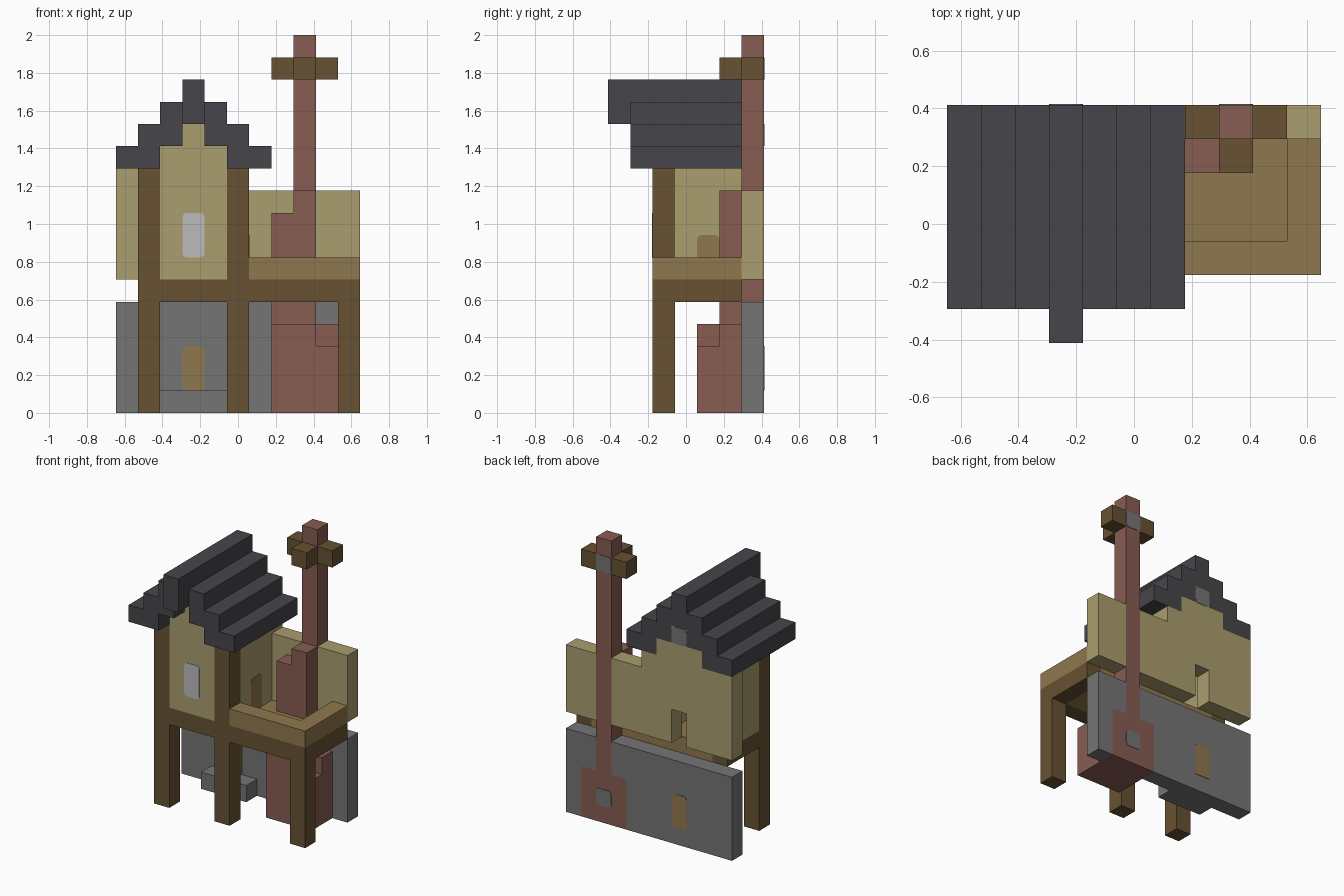
import bpy
import bmesh
import math
from mathutils import Vector

cube = bpy.data.objects.get("Cube")
if cube:
    bpy.data.objects.remove(cube, do_unlink=True)

# The whole building sits on a block grid, 11 wide, 7 deep and 17 high
UNIT = 2 / 17
ORIGIN = Vector((-5.5, -3.5, 0)) * UNIT


def make_material(name, rgb):
    """Flat material from display colour values."""
    linear = [((c / 255 + 0.055) / 1.055) ** 2.4 for c in rgb]
    mat = bpy.data.materials.new(name)
    mat.use_nodes = True
    mat.diffuse_color = (*linear, 1)
    shader = mat.node_tree.nodes["Principled BSDF"]
    shader.inputs["Base Color"].default_value = (*linear, 1)
    shader.inputs["Roughness"].default_value = 0.9
    return mat


SLATE = make_material("dark slate", (70, 70, 75))
TIMBER = make_material("dark timber", (103, 81, 50))
PLASTER = make_material("straw plaster", (170, 157, 110))
PLANK = make_material("tan plank", (143, 119, 78))
BRICK = make_material("red brick", (135, 92, 82))
STONE = make_material("grey stone", (117, 117, 117))
GLASS = make_material("pale glass", (187, 187, 190))


def finish(bm, name, mat):
    bmesh.ops.recalc_face_normals(bm, faces=bm.faces)
    mesh = bpy.data.meshes.new(name)
    bm.to_mesh(mesh)
    bm.free()
    mesh.materials.append(mat)
    obj = bpy.data.objects.new(name, mesh)
    bpy.context.collection.objects.link(obj)
    return obj


def blocks(name, mat, *boxes):
    """One object made of boxes, each given as three (start, end) grid spans."""
    bm = bmesh.new()
    for spans in boxes:
        made = bmesh.ops.create_cube(bm, size=1)
        for v in made["verts"]:
            v.co = ORIGIN + UNIT * Vector(
                [a + (c + 0.5) * (b - a) for c, (a, b) in zip(v.co, spans)])
    return finish(bm, name, mat)


def plate(name, mat, centre, height, normal, round_bottom=True):
    """Thin rounded panel, one block wide, lying on an upright wall face."""
    normal = Vector(normal)
    side = normal.cross(Vector((0, 0, 1)))
    radius = 0.2
    bm = bmesh.new()
    ring = []
    for q in range(4):
        sx = 1 if q in (0, 3) else -1
        sz = 1 if q < 2 else -1
        r = radius if sz > 0 or round_bottom else 0.01
        for step in range(4):
            a = math.pi / 2 * (q + step / 3)
            u = sx * (0.5 - r) + r * math.cos(a)
            w = sz * (height / 2 - r) + r * math.sin(a)
            p = Vector(centre) + side * u + Vector((0, 0, w))
            ring.append(bm.verts.new(ORIGIN + UNIT * p))
    face = bm.faces.new(ring)
    made = bmesh.ops.extrude_face_region(bm, geom=[face])
    for v in made["geom"]:
        if isinstance(v, bmesh.types.BMVert):
            v.co += normal * 0.003
    return finish(bm, name, mat)


def cell(n):
    return (n, n + 1)


BACK = cell(6)       # rear wall row
INNER = (3, 6)       # rows between front and rear walls
FRONT = cell(2)      # front wall row
FLUE = cell(8)       # chimney column
RIDGE = 3            # gable centre column
LOWER = (0, 5)
FLOOR = cell(5)
UPPER = (6, 11)

# Ground floor rear wall, fitted round the chimney base
blocks("stone_wall", STONE,
       ((0, 7), BACK, LOWER), ((10, 11), BACK, LOWER),
       ((7, 8), BACK, (3, 5)), ((9, 10), BACK, (3, 5)))
blocks("door_step", STONE, ((2, 5), cell(5), cell(0)))
for label, y, d in (("front", 6, -1), ("back", 7, 1)):
    plate("lower_door_" + label, PLANK, (RIDGE + 0.5, y, 2), 2, (0, d, 0), False)

# Timber posts and the beam frame that carries the upper floor
for label, x, top in (("right", 1, 11), ("middle", 5, 11), ("left", 10, 6)):
    blocks("post_" + label, TIMBER, (cell(x), FRONT, (0, top)))
blocks("floor_beams", TIMBER,
       ((2, 5), FRONT, FLOOR), ((6, 10), FRONT, FLOOR),
       (cell(1), INNER, FLOOR), (cell(10), INNER, FLOOR))
blocks("upper_floor", PLANK, ((2, 10), INNER, FLOOR))
blocks("balcony_rim", PLANK,
       ((6, 11), FRONT, cell(6)), (cell(10), INNER, cell(6)))

# Upper storey walls; the rear one has a doorway and runs on past the house
blocks("front_wall", PLASTER, ((2, 5), FRONT, UPPER))
blocks("rear_wall", PLASTER,
       ((0, 3), BACK, UPPER), ((4, 6), BACK, UPPER),
       (cell(RIDGE), BACK, (8, 11)))
blocks("balcony_wall", PLASTER,
       ((6, 8), BACK, (6, 10)), ((9, 11), BACK, (6, 10)))
for label, x in (("right", 1), ("left", 5)):
    blocks("side_wall_" + label, PLASTER, (cell(x), INNER, UPPER))
for label, row in (("front", FRONT), ("rear", BACK)):
    blocks("gable_" + label, PLASTER,
           ((2, 5), row, cell(11)), (cell(RIDGE), row, cell(12)))
plate("front_window", GLASS, (RIDGE + 0.5, 2, 8), 2, (0, -1, 0))
plate("balcony_door", PLANK, (6, 4.5, 7), 2, (1, 0, 0), False)

# Stepped roof, mirrored about the ridge column
ROOF = (1, 7)
for level in range(2):
    z = cell(11 + level)
    blocks("roof_step_%d" % (level + 1), SLATE,
           ((level, level + 2), ROOF, z),
           ((5 - level, 7 - level), ROOF, z))
blocks("roof_cap", SLATE, ((2, 5), ROOF, cell(13)))
blocks("roof_ridge", SLATE,
       (cell(RIDGE), ROOF, cell(14)), (cell(RIDGE), cell(0), (13, 15)))

# Chimney with the lower and upper hearths
blocks("chimney", BRICK, (FLUE, BACK, (0, 17)))
blocks("chimney_base", BRICK,
       (cell(7), BACK, (0, 3)), (cell(9), BACK, (0, 3)))
blocks("lower_hearth", BRICK,
       ((7, 9), cell(4), (0, 4)), (cell(9), cell(4), (0, 3)),
       ((7, 9), cell(5), LOWER), (cell(9), cell(5), (0, 4)))
blocks("upper_hearth", BRICK,
       (cell(7), cell(5), (6, 9)), (FLUE, cell(5), (6, 10)))
blocks("chimney_collar", TIMBER,
       (cell(7), BACK, cell(15)), (cell(9), BACK, cell(15)),
       (FLUE, cell(5), cell(15)))

# Square stones set in the rear face
for label, x, z in (("hearth", 8, 1), ("collar", 8, 15), ("gable", RIDGE, 12)):
    plate("rear_stone_" + label, STONE, (x + 0.5, 7, z + 0.5), 1, (0, 1, 0))
